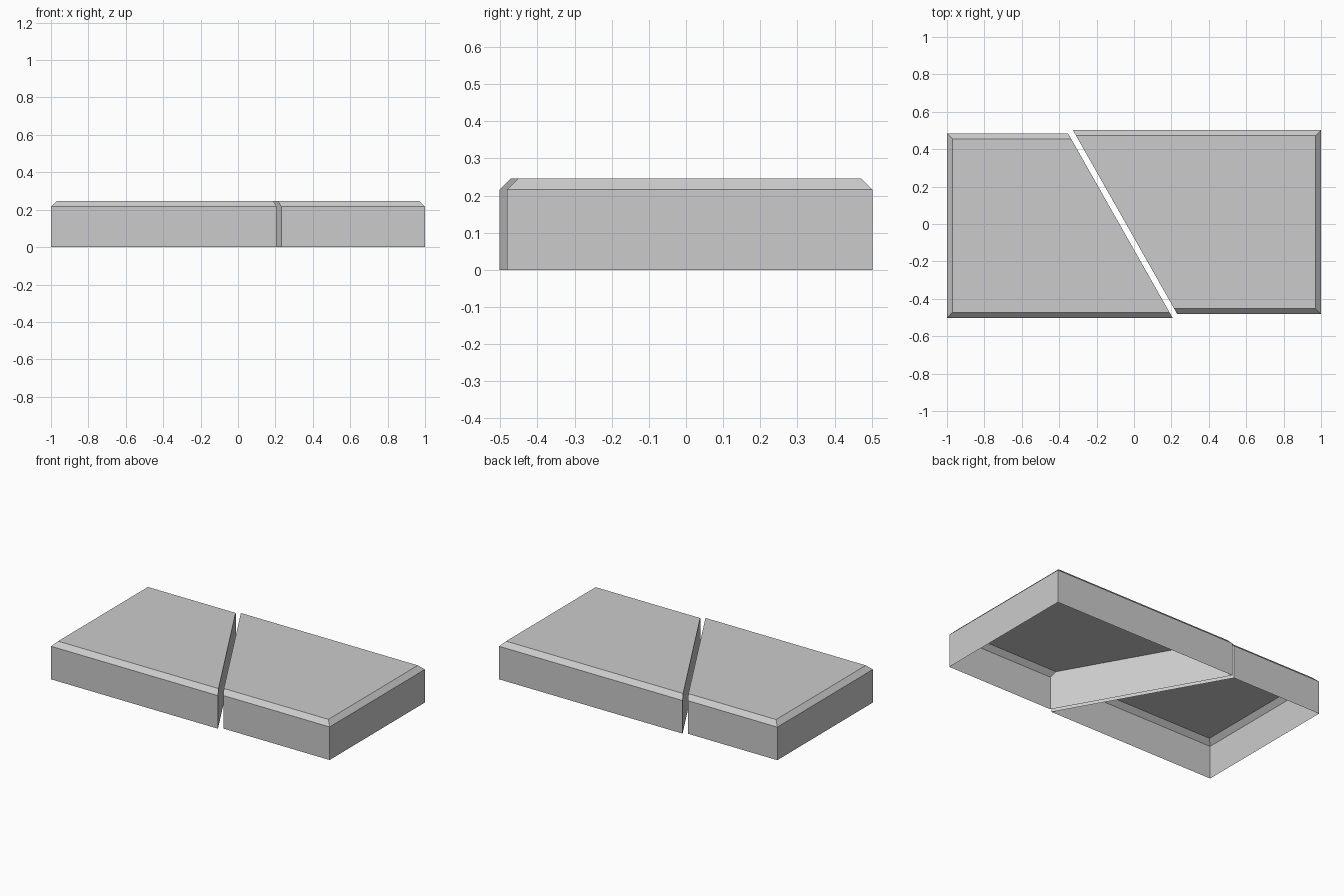
import bpy
import bmesh

if "Cube" in bpy.data.objects:
    bpy.data.objects.remove(bpy.data.objects["Cube"], do_unlink=True)

HEIGHT = 0.246
CHAMFER = 0.03
SLOPE = -0.567  # x change per y along the diagonal split

grey = bpy.data.materials.new("stone_grey")
grey.use_nodes = True
colour = (0.6, 0.6, 0.6, 1)
grey.diffuse_color = colour
grey.node_tree.nodes["Principled BSDF"].inputs["Base Color"].default_value = colour


def half_slab(name, end_x, front_y, back_y, cut_x):
    """Open-bottomed slab half, chamfered on its three outer sides only."""
    bm = bmesh.new()

    def ring(z, inset):
        end = end_x - inset if end_x > 0 else end_x + inset
        front, back = front_y + inset, back_y - inset
        corners = [(cut_x + SLOPE * front, front), (end, front),
                   (end, back), (cut_x + SLOPE * back, back)]
        return [bm.verts.new((x, y, z)) for x, y in corners]

    base = ring(0, 0)
    shoulder = ring(HEIGHT - CHAMFER, 0)
    top = ring(HEIGHT, CHAMFER)

    # Outer walls and chamfers
    for low, high in ((base, shoulder), (shoulder, top)):
        for i in range(3):
            bm.faces.new((low[i], low[i + 1], high[i + 1], high[i]))
    # Top and the flat wall along the split
    bm.faces.new(top)
    bm.faces.new((base[3], base[0], shoulder[0], top[0], top[3], shoulder[3]))

    # The left-hand ring runs clockwise, so turn its faces outward
    if end_x < 0:
        bmesh.ops.reverse_faces(bm, faces=bm.faces[:])
    mesh = bpy.data.meshes.new(name)
    bm.to_mesh(mesh)
    bm.free()
    mesh.materials.append(grey)
    bpy.context.collection.objects.link(bpy.data.objects.new(name, mesh))


half_slab("slab_half_negative_x", -1, -0.502, 0.485, -0.078)
half_slab("slab_half_positive_x", 1, -0.482, 0.502, -0.042)
